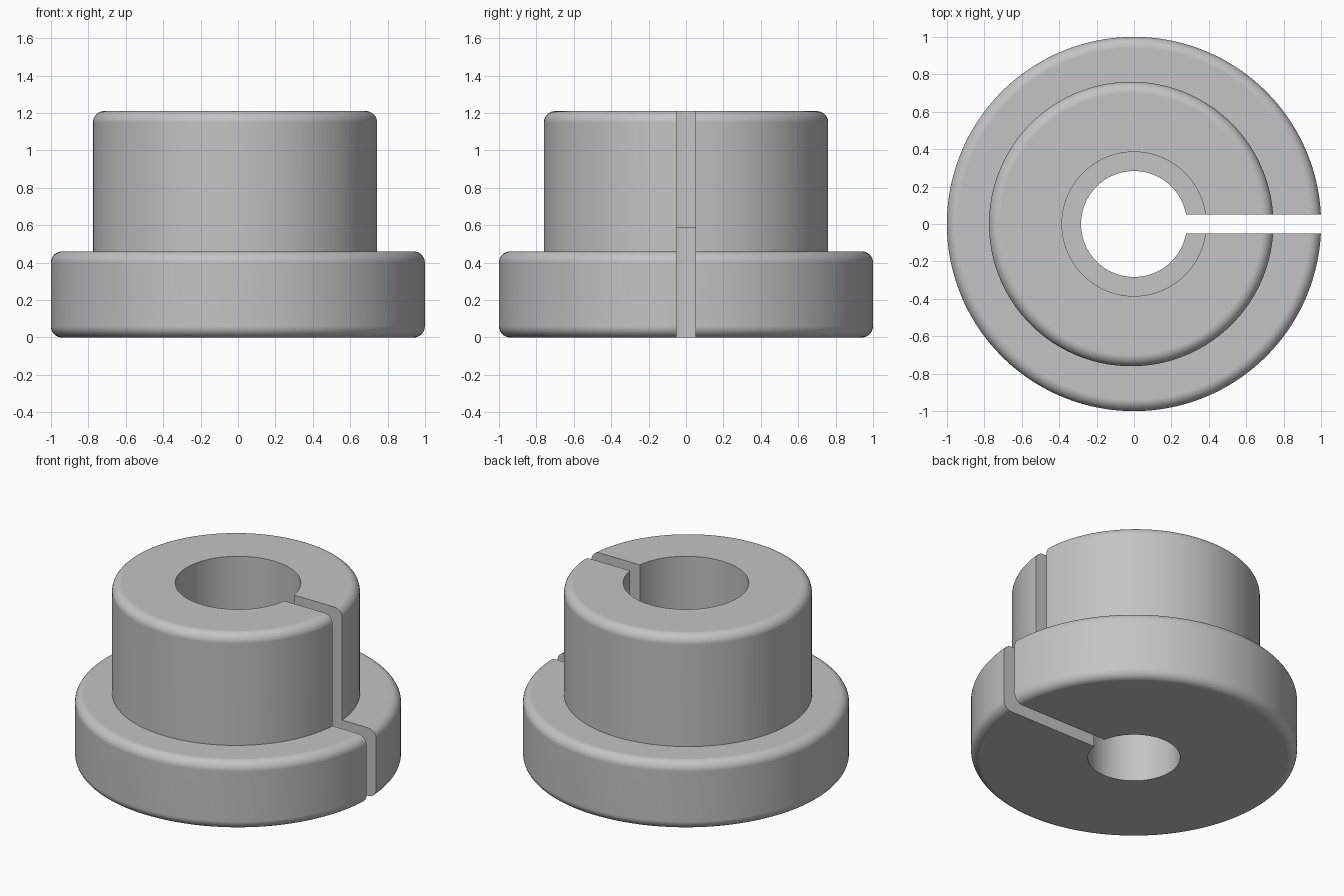
import bpy, bmesh, math

SEGMENTS = 160
FILLET = 0.06
HEIGHT, FLANGE_TOP, BORE_STEP = 1.21, 0.46, 0.59
COLLAR_SHIFT = -0.015

cube = bpy.data.objects.get("Cube")
if cube:
    bpy.data.objects.remove(cube)

rubber = bpy.data.materials.new("grey rubber")
rubber.use_nodes = True
colour = (0.55, 0.55, 0.55, 1)
rubber.diffuse_color = colour
rubber.node_tree.nodes["Principled BSDF"].inputs["Base Color"].default_value = colour


def fillet(radius, z, start, shift=0.0, steps=8):
    """Quarter round inside the corner (radius, z), as (radius, z, x shift)."""
    side = -1 if start == 0 else 1
    cz = z + FILLET if start < 0 else z - FILLET
    points = []
    for i in range(steps + 1):
        a = math.radians(start + 90 * i / steps)
        points.append((radius - FILLET + FILLET * math.cos(a),
                       cz + FILLET * math.sin(a), shift))
    return points


def loft_rings(name, profile):
    """Closed profile turned round the z axis, each ring with its own x shift."""
    bm = bmesh.new()
    rings = []
    for r, z, shift in profile:
        rings.append([bm.verts.new((shift + r * math.cos(math.tau * (i + 0.5) / SEGMENTS),
                                    r * math.sin(math.tau * (i + 0.5) / SEGMENTS), z))
                      for i in range(SEGMENTS)])
    for k, low in enumerate(rings):
        high = rings[(k + 1) % len(rings)]
        for i in range(SEGMENTS):
            j = (i + 1) % SEGMENTS
            bm.faces.new((low[i], low[j], high[j], high[i]))
    bmesh.ops.recalc_face_normals(bm, faces=bm.faces)
    mesh = bpy.data.meshes.new(name)
    bm.to_mesh(mesh)
    bm.free()
    obj = bpy.data.objects.new(name, mesh)
    bpy.context.collection.objects.link(obj)
    mesh.materials.append(rubber)
    return obj


# Flanged bushing: rounded flange, offset collar, stepped bore
profile = (
    [(0.283, 0, 0)]
    + fillet(1.0, 0, -90)
    + fillet(1.0, FLANGE_TOP, 0)
    + [(0.76, FLANGE_TOP, COLLAR_SHIFT)]
    + fillet(0.76, HEIGHT, 0, COLLAR_SHIFT)
    + [(0.385, HEIGHT, 0), (0.385, BORE_STEP, 0), (0.283, BORE_STEP, 0)]
)
bushing = loft_rings("split_bushing", profile)

# Slot through one wall, from the bore to the left side
bpy.ops.mesh.primitive_cube_add(size=1, location=(0.75, 0, 0.6))
cutter = bpy.context.object
cutter.name = "slot_cutter"
cutter.scale = (1.5, 0.103, 2)
cutter.hide_render = True
bpy.context.view_layer.update()

cut = bushing.modifiers.new("slot", "BOOLEAN")
cut.operation = "DIFFERENCE"
cut.solver = "EXACT"
cut.object = cutter

bpy.ops.object.select_all(action="DESELECT")
bushing.select_set(True)
bpy.context.view_layer.objects.active = bushing
bpy.ops.object.modifier_apply(modifier="slot")
bpy.data.objects.remove(cutter)

# Smooth walls and rounds, crisp corners, flat planes
bpy.ops.object.shade_smooth_by_angle(angle=math.radians(30))
weighted = bushing.modifiers.new("flat planes", "WEIGHTED_NORMAL")
weighted.keep_sharp = True
